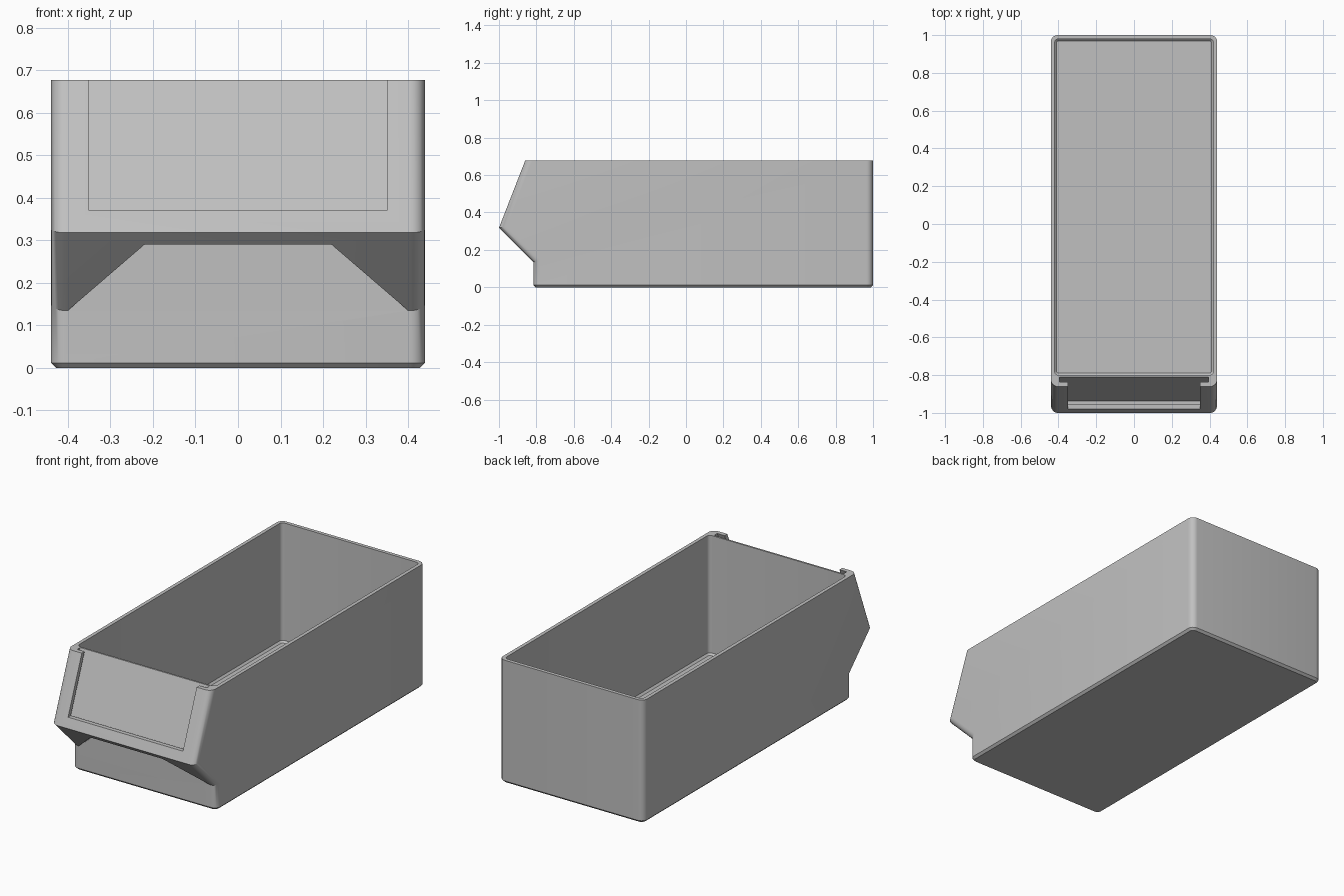
import bpy
import bmesh
from mathutils import Vector

cube = bpy.data.objects.get("Cube")
if cube:
    bpy.data.objects.remove(cube, do_unlink=True)

W, H = 0.44, 0.677            # half width, height
TIP_Z, WALL_Y = 0.318, -0.815  # label holder tip, lower front wall
TOP_Y = -0.86
LEAN = (TOP_Y + 1) / (H - TIP_Z)

grey = bpy.data.materials.new("plain_grey")
grey.use_nodes = True
grey.diffuse_color = (0.53, 0.53, 0.53, 1)
grey.node_tree.nodes["Principled BSDF"].inputs["Base Color"].default_value = grey.diffuse_color


def prism(name, points, direction, edit=None):
    """Extrude a flat outline along a direction and optionally edit the mesh."""
    bm = bmesh.new()
    face = bm.faces.new([bm.verts.new(p) for p in points])
    new = bmesh.ops.extrude_face_region(bm, geom=[face])["geom"]
    moved = [g for g in new if isinstance(g, bmesh.types.BMVert)]
    bmesh.ops.translate(bm, verts=moved, vec=Vector(direction))
    bmesh.ops.recalc_face_normals(bm, faces=bm.faces)
    if edit:
        edit(bm)
    mesh = bpy.data.meshes.new(name)
    bm.to_mesh(mesh)
    bm.free()
    mesh.materials.append(grey)
    obj = bpy.data.objects.new(name, mesh)
    bpy.context.collection.objects.link(obj)
    return obj


def bevel(bm, test, size, segments):
    """Bevel every edge whose two end points pass the test."""
    edges = [e for e in bm.edges if test(e.verts[0].co, e.verts[1].co)]
    bmesh.ops.bevel(bm, geom=edges, offset=size, offset_type='OFFSET',
                    segments=segments, profile=0.5, affect='EDGES')


def side_prism(name, outline, half, edit=None):
    return prism(name, [(-half, y, z) for y, z in outline], (2 * half, 0, 0), edit)


def on_bottom(z):
    return lambda a, b: abs(a.z - z) < 1e-4 and abs(b.z - z) < 1e-4


def round_body(bm):
    # Corners that run down the sides, then the small chamfer underneath
    bevel(bm, lambda a, b: abs(a.x - b.x) < 1e-4 and abs(a.z - b.z) > 0.01, 0.035, 6)
    bevel(bm, on_bottom(0), 0.012, 1)


# Bin body with the overhanging leaning front
body = side_prism("storage_bin", [(1, 0), (1, H), (TOP_Y, H), (-1, TIP_Z),
                                  (WALL_Y, 0.135), (WALL_Y, 0)], W, round_body)

# Inner cavity
FLOOR = 0.02


def round_cavity(bm):
    bevel(bm, lambda a, b: abs(a.z - b.z) > 0.1, 0.02, 5)
    bevel(bm, on_bottom(FLOOR), 0.01, 1)


cavity = side_prism("cavity_cutter", [(-0.80, FLOOR), (0.98, FLOOR),
                                      (0.98, 0.8), (-0.80, 0.8)], 0.42, round_cavity)

# Finger recess under the label holder
recess = prism("recess_cutter", [(-0.40, WALL_Y, 0.135), (0.40, WALL_Y, 0.135),
                                 (0.22, WALL_Y, 0.29), (-0.22, WALL_Y, 0.29)], (0, -0.4, 0))


# Label slot and the window in front of it, both parallel to the leaning front
def leaning(name, near, far, bottom, half):
    def front(z):
        return TOP_Y - LEAN * (H - z)
    top = 0.75
    return side_prism(name, [(front(bottom) + near, bottom), (front(bottom) + far, bottom),
                             (front(top) + far, top), (front(top) + near, top)], half)


slot = leaning("slot_cutter", 0.024, 0.05, 0.35, 0.395)
window = leaning("window_cutter", -0.05, 0.035, 0.37, 0.35)

bpy.ops.object.select_all(action='DESELECT')
body.select_set(True)
bpy.context.view_layer.objects.active = body
for cutter in (cavity, recess, slot, window):
    cutter.hide_render = True
    cut = body.modifiers.new(cutter.name, 'BOOLEAN')
    cut.operation = 'DIFFERENCE'
    cut.solver = 'EXACT'
    cut.object = cutter
    bpy.ops.object.modifier_apply(modifier=cut.name)
    bpy.data.objects.remove(cutter, do_unlink=True)

bpy.ops.object.shade_smooth_by_angle(angle=0.5)
